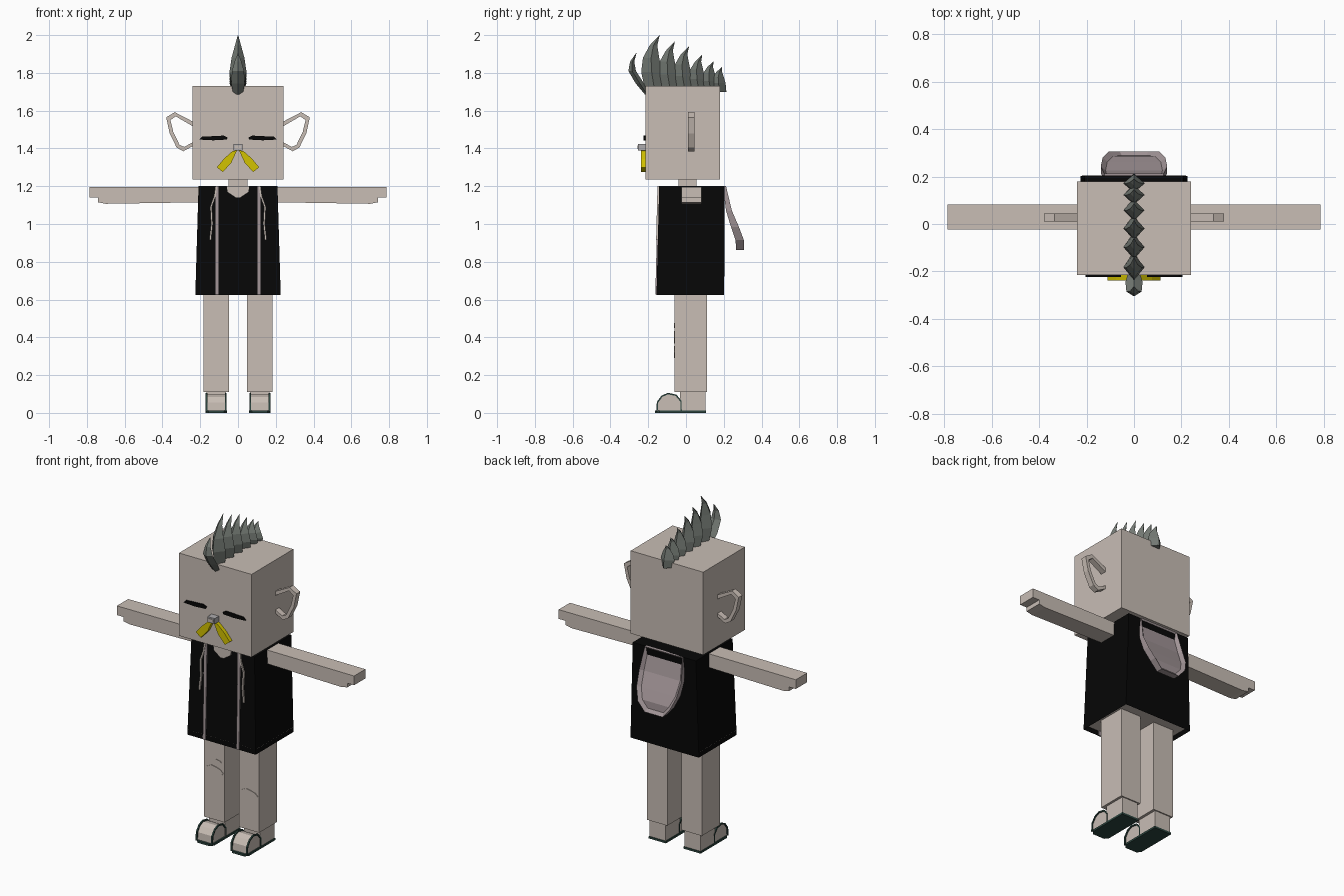
import bpy, bmesh, math
from mathutils import Vector

cube = bpy.data.objects.get("Cube")
if cube:
    bpy.data.objects.remove(cube, do_unlink=True)


def material(name, r, g, b):
    m = bpy.data.materials.new(name)
    m.use_nodes = True
    m.diffuse_color = (r, g, b, 1)
    bsdf = m.node_tree.nodes["Principled BSDF"]
    bsdf.inputs["Base Color"].default_value = (r, g, b, 1)
    bsdf.inputs["Roughness"].default_value = 0.8
    return m


SKIN = material("skin", 0.58, 0.51, 0.46)
BLACK = material("black cloth", 0.002, 0.002, 0.002)
MAUVE = material("mauve lining", 0.36, 0.30, 0.31)
GREY = material("hair grey", 0.17, 0.19, 0.17)
YELLOW = material("yellow", 0.65, 0.54, 0.0)
GREEN = material("dark green", 0.025, 0.06, 0.05)
STEEL = material("nose grey", 0.42, 0.41, 0.42)


def finish(name, bm, *mats):
    bmesh.ops.recalc_face_normals(bm, faces=bm.faces)
    me = bpy.data.meshes.new(name)
    bm.to_mesh(me)
    bm.free()
    for m in mats:
        me.materials.append(m)
    ob = bpy.data.objects.new(name, me)
    bpy.context.collection.objects.link(ob)
    return ob


def loft(bm, rings):
    """Skin a closed stack of equal-sized rings."""
    rows = [[bm.verts.new(p) for p in ring] for ring in rings]
    n = len(rows[0])
    for a, b in zip(rows, rows[1:]):
        for i in range(n):
            j = (i + 1) % n
            bm.faces.new((a[i], a[j], b[j], b[i]))
    bm.faces.new(rows[0][::-1])
    bm.faces.new(rows[-1])


def rect(x0, x1, y0, y1, z):
    return [(x0, y0, z), (x1, y0, z), (x1, y1, z), (x0, y1, z)]


def box(name, x, y, z, mat):
    bm = bmesh.new()
    loft(bm, [rect(*x, *y, z[0]), rect(*x, *y, z[1])])
    return finish(name, bm, mat)


def plate(name, pts, y0, y1, mat):
    """Outline in x and z, given depth along y."""
    bm = bmesh.new()
    loft(bm, [[(x, y, z) for x, z in pts] for y in (y0, y1)])
    return finish(name, bm, mat)


def side_prism(name, pts, x0, x1, mat):
    """Outline in y and z, given width along x."""
    bm = bmesh.new()
    loft(bm, [[(x, y, z) for y, z in pts] for x in (x0, x1)])
    return finish(name, bm, mat)


def flip(pts, s):
    return [(s * x, z) for x, z in pts]


def front_y(z):
    return -0.142 - 0.025 * (1.2 - z)


# Head and neck
box("head", (-0.24, 0.24), (-0.215, 0.18), (1.235, 1.73), SKIN)
box("neck", (-0.05, 0.05), (-0.04, 0.055), (1.15, 1.24), SKIN)

# Shirt with a recessed underside
bm = bmesh.new()
loft(bm, [rect(-0.226, 0.226, -0.156, 0.202, 0.625),
          rect(-0.209, 0.209, -0.142, 0.205, 1.2)])
bm.faces.ensure_lookup_table()
under = min(bm.faces, key=lambda f: f.calc_center_median().z)
bmesh.ops.inset_individual(bm, faces=[under], thickness=0.03)
for v in under.verts:
    v.co.z += 0.03
under.material_index = 1
finish("shirt", bm, BLACK, SKIN)
plate("neckline", [(-0.06, 1.202), (-0.055, 1.17), (-0.01, 1.14), (0.01, 1.14),
                   (0.055, 1.17), (0.06, 1.202)], -0.15, -0.1, SKIN)

# Mirrored parts
EAR_OUT = [(0.235, 1.54), (0.335, 1.592), (0.38, 1.565), (0.362, 1.48),
           (0.325, 1.405), (0.29, 1.385), (0.235, 1.415)]
EAR_IN = [(0.235, 1.515), (0.33, 1.57), (0.358, 1.55), (0.342, 1.485),
          (0.31, 1.42), (0.285, 1.408), (0.235, 1.435)]
FOOT = [(-0.03, 0.01), (-0.15, 0.01), (-0.147, 0.055), (-0.125, 0.085),
        (-0.095, 0.098), (-0.055, 0.09), (-0.03, 0.06)]
for s, side in ((1, "left"), (-1, "right")):
    # Ear frame
    bm = bmesh.new()
    for i in range(len(EAR_OUT) - 1):
        quad = flip([EAR_OUT[i], EAR_OUT[i + 1], EAR_IN[i + 1], EAR_IN[i]], s)
        loft(bm, [[(x, y, z) for x, z in quad] for y in (0.01, 0.045)])
    finish(side + "_ear", bm, SKIN)

    # Closed eye and moustache half
    eye = [(0.055, 1.458), (0.075, 1.468), (0.19, 1.462), (0.205, 1.447),
           (0.13, 1.443), (0.06, 1.447)]
    plate(side + "_eye", flip(eye, s), -0.224, -0.215, BLACK)
    tache = [(0.005, 1.39), (0.03, 1.385), (0.075, 1.345), (0.112, 1.3),
             (0.08, 1.275), (0.035, 1.325)]
    plate(side + "_moustache", flip(tache, s), -0.238, -0.214, YELLOW)

    # Arm with stepped fingers
    arm = [(0.2, 1.197), (0.785, 1.195), (0.785, 1.14), (0.74, 1.14),
           (0.74, 1.115), (0.7, 1.107), (0.2, 1.115)]
    plate(side + "_arm", flip(arm, s), -0.024, 0.083, SKIN)

    # Leg, ankle and foot
    box(side + "_leg", sorted((s * 0.047, s * 0.182)), (-0.06, 0.11), (0.11, 0.665), SKIN)
    box(side + "_ankle", sorted((s * 0.063, s * 0.168)), (-0.032, 0.103), (0.01, 0.112), SKIN)
    side_prism(side + "_foot", FOOT, s * 0.067, s * 0.165, SKIN)

    # Sandal sole and the two arched straps
    sole = [(0.058, -0.14), (0.075, -0.163), (0.155, -0.163), (0.172, -0.14),
            (0.172, 0.107), (0.058, 0.107)]
    bm = bmesh.new()
    loft(bm, [[(s * x, y, z) for x, y in sole] for z in (0, 0.012)])
    finish(side + "_sole", bm, GREEN)
    arch = FOOT[1:] + FOOT[:1]
    mid = Vector((-0.09, 0.03))
    bm = bmesh.new()
    for x in (0.06, 0.162):
        for a, b in zip(arch, arch[1:]):
            a, b = Vector(a), Vector(b)
            quad = [a, b, b + (b - mid).normalized() * 0.008, a + (a - mid).normalized() * 0.008]
            loft(bm, [[(s * (x + d), p.x, p.y) for p in quad] for d in (0, 0.009)])
    finish(side + "_sandal_strap", bm, GREEN)

    # Jacket edge strip on the sloping front
    bm = bmesh.new()
    loft(bm, [rect(*sorted((s * 0.102, s * 0.12)), front_y(z) - 0.006, front_y(z) + 0.004, z)
              for z in (0.628, 1.2)])
    finish(side + "_edge_strip", bm, MAUVE)

    # Hanging cord
    cord = [(0.115, 1.2), (0.122, 1.15), (0.143, 1.09), (0.138, 1.0), (0.147, 0.915)]
    bm = bmesh.new()
    loft(bm, [rect(*sorted((s * (x - 0.005), s * (x + 0.005))),
                   front_y(z) - 0.009, front_y(z) + 0.002, z) for x, z in cord[::-1]])
    finish(side + "_cord", bm, SKIN)


# Knee patches
def patch(name, cx, cz, w, h):
    pts = []
    for k in range(10):
        a = math.tau * k / 10
        r = 1 + 0.12 * math.cos(3 * a)
        pts.append((cx + w * r * math.cos(a), cz + h * r * math.sin(a)))
    plate(name, pts, -0.063, -0.058, SKIN)


patch("right_knee_patch", -0.115, 0.4, 0.055, 0.032)
patch("right_small_patch", -0.097, 0.462, 0.028, 0.013)
patch("left_knee_patch", 0.115, 0.322, 0.055, 0.03)

# Nose
box("nose", (-0.024, 0.024), (-0.255, -0.21), (1.39, 1.423), STEEL)
box("nose_tip", (-0.015, 0.015), (-0.258, -0.25), (1.398, 1.415), SKIN)


# Mohawk spikes: each section is (y, z, half length, half width)
def spike(bm, sections):
    loft(bm, [[(0, y - l, z), (w, y, z), (0, y + l, z), (-w, y, z)]
              for y, z, l, w in sections])


bm = bmesh.new()
spike(bm, [(-0.205, 1.685, 0.012, 0.025), (-0.245, 1.745, 0.022, 0.036),
           (-0.285, 1.81, 0.02, 0.032), (-0.285, 1.86, 0.011, 0.018),
           (-0.263, 1.905, 0.001, 0.001)])
tips = [(-0.14, 2.0), (-0.06, 1.965), (0.015, 1.94), (0.085, 1.895),
        (0.145, 1.86), (0.19, 1.83)]
for y, z in tips:
    h = z - 1.7
    s = h / 0.3
    k = 0.45 + 0.55 * s
    spike(bm, [(y - 0.025 * s, 1.7, 0.05 * k, 0.03),
               (y - 0.042 * s, 1.7 + 0.35 * h, 0.055 * k, 0.045),
               (y - 0.045 * s, 1.7 + 0.6 * h, 0.043 * k, 0.034),
               (y - 0.032 * s, 1.7 + 0.82 * h, 0.02 * k, 0.016),
               (y, z, 0.001, 0.001)])
finish("mohawk", bm, GREY)

# Hood hanging at the back: rows of (half width, z, inner y, outer y)
rows = [(0.125, 1.2, 0.195, 0.212), (0.14, 1.07, 0.212, 0.243),
        (0.132, 0.985, 0.238, 0.28), (0.105, 0.915, 0.262, 0.306),
        (0.06, 0.862, 0.266, 0.306)]
bm = bmesh.new()
loft(bm, [rect(-w, w, y0, y1, z) for w, z, y0, y1 in rows])
bmesh.ops.recalc_face_normals(bm, faces=bm.faces)
bm.normal_update()
outer = [f for f in bm.faces if f.normal.y > 0.5]
bmesh.ops.inset_region(bm, faces=outer, thickness=0.02, depth=-0.018)
finish("hood", bm, MAUVE)
